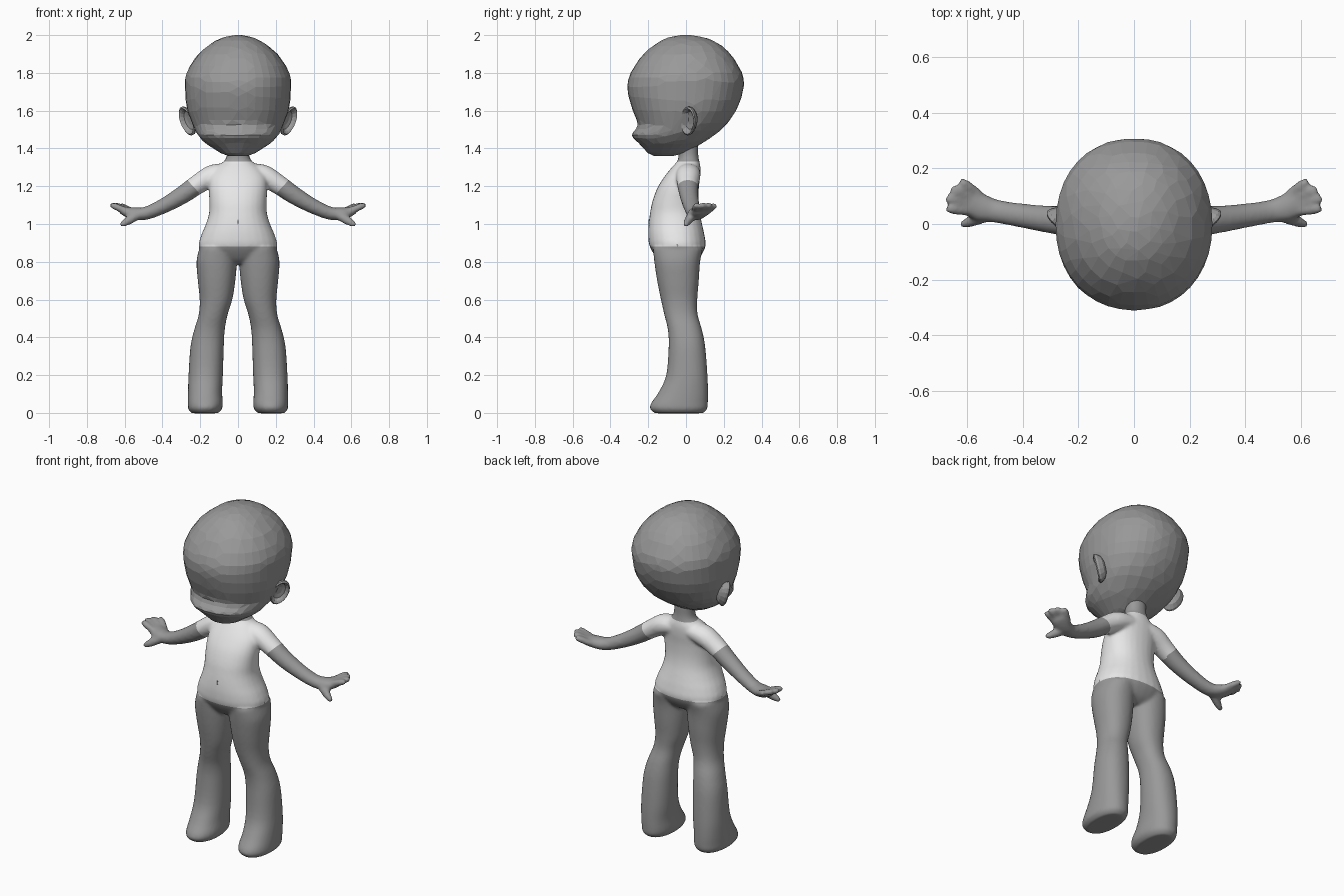
import bpy, bmesh, math
from mathutils import Vector

if "Cube" in bpy.data.objects:
    bpy.data.objects.remove(bpy.data.objects["Cube"])


def material(name, value):
    m = bpy.data.materials.new(name)
    m.use_nodes = True
    colour = (value, value, value, 1)
    m.diffuse_color = colour
    m.node_tree.nodes["Principled BSDF"].inputs["Base Color"].default_value = colour
    return m


GREY = material("mid grey", 0.32)
WHITE = material("shirt white", 0.8)


def densify(rows, steps):
    """Catmull-Rom interpolation between rows of numbers."""
    out = []
    for i in range(len(rows) - 1):
        a, b, c, d = (rows[min(max(i + k, 0), len(rows) - 1)] for k in (-1, 0, 1, 2))
        for s in range(steps):
            t = s / steps
            out.append([0.5 * (2 * q + (r - p) * t + (2 * p - 5 * q + 4 * r - u) * t * t
                               + (3 * q - p - 3 * r + u) * t ** 3)
                        for p, q, r, u in zip(a, b, c, d)])
    return out + [list(rows[-1])]


def ellipse(centre, u, v, n, power=2.0):
    pts = []
    for k in range(n):
        a = math.tau * k / n
        c, s = math.cos(a), math.sin(a)
        pts.append(centre + u * math.copysign(abs(c) ** (2 / power), c)
                   + v * math.copysign(abs(s) ** (2 / power), s))
    return pts


def skin(bm, rings, side=1):
    """Joins closed rings into a capped tube; side=-1 mirrors it."""
    loops = [[bm.verts.new((p.x * side, p.y, p.z)) for p in ring] for ring in rings]
    for a, b in zip(loops, loops[1:]):
        for i in range(len(a)):
            j = (i + 1) % len(a)
            bm.faces.new((a[i], a[j], b[j], b[i]))
    bm.faces.new(loops[0])
    bm.faces.new(loops[-1])


def stack(bm, rows, side=1, n=28, power=2.2, steps=4):
    """Horizontal rings from rows of z, x min, x max, y front, y back."""
    skin(bm, [ellipse(Vector(((x0 + x1) / 2, (y0 + y1) / 2, z)),
                      Vector(((x1 - x0) / 2, 0, 0)), Vector((0, (y1 - y0) / 2, 0)), n, power)
              for z, x0, x1, y0, y1 in densify(rows, steps)], side)


def limb(bm, rows, side):
    """Tube along rows of x, y, z, depth radius, height radius."""
    rows = densify(rows, 4)
    pts = [Vector(r[:3]) for r in rows]
    rings = []
    for i, r in enumerate(rows):
        d = (pts[min(i + 1, len(pts) - 1)] - pts[max(i - 1, 0)]).normalized()
        across = d.cross(Vector((0, 0, 1))).normalized()
        rings.append(ellipse(pts[i], across * r[3], across.cross(d) * r[4], 14))
    skin(bm, rings, side)


def finish(bm, name, mats):
    bmesh.ops.recalc_face_normals(bm, faces=bm.faces)
    me = bpy.data.meshes.new(name)
    bm.to_mesh(me)
    bm.free()
    for m in mats:
        me.materials.append(m)
    ob = bpy.data.objects.new(name, me)
    bpy.context.collection.objects.link(ob)
    return ob


def bake(ob):
    """Replaces the mesh by its modified result."""
    deps = bpy.context.evaluated_depsgraph_get()
    me = bpy.data.meshes.new_from_object(ob.evaluated_get(deps))
    ob.modifiers.clear()
    ob.data = me
    return me


# Body: trunk, legs, arms and hands fused into one skin
bm = bmesh.new()
trunk = [(.79, .10, -.12, .03), (.82, .17, -.155, .07), (.88, .208, -.192, .103),
         (.94, .195, -.2, .098), (1.0, .17, -.198, .085), (1.06, .153, -.19, .072),
         (1.12, .152, -.178, .066), (1.19, .155, -.152, .068), (1.25, .15, -.115, .075),
         (1.3, .115, -.075, .077), (1.335, .072, -.045, .07), (1.37, .058, -.04, .065),
         (1.43, .06, -.045, .065)]
stack(bm, [(z, -w, w, y0, y1) for z, w, y0, y1 in trunk])
leg = [(.87, .01, .205, -.175, .09), (.8, .006, .22, -.168, .075), (.7, .014, .213, -.153, .068),
       (.6, .03, .203, -.133, .06), (.52, .055, .208, -.115, .062), (.44, .07, .232, -.096, .085),
       (.35, .075, .252, -.092, .102), (.2, .08, .262, -.105, .114), (.11, .084, .265, -.145, .117),
       (.05, .08, .266, -.186, .116), (.02, .085, .264, -.19, .112), (-.002, .105, .245, -.165, .09)]
arm = [(.04, .015, 1.275, .06, .045), (.13, .012, 1.258, .066, .058), (.21, .01, 1.212, .058, .053),
       (.3, .016, 1.15, .05, .048), (.4, .03, 1.093, .044, .04), (.49, .045, 1.056, .042, .035),
       (.55, .06, 1.056, .05, .033), (.6, .085, 1.068, .05, .024), (.62, .092, 1.073, .035, .015)]
finger_tips = [(.672, .06, 1.098), (.675, .095, 1.1), (.658, .125, 1.1), (.628, .15, 1.096)]
for side in (1, -1):
    stack(bm, leg, side)
    limb(bm, arm, side)
    for i, (x, y, z) in enumerate(finger_tips):
        root = (.575 - .006 * i, .045 + .02 * i, 1.062)
        limb(bm, [(*root, .018, .018), (x - .018, y - .006, z - .004, .019, .018),
                  (x, y, z, .011, .011)], side)
    limb(bm, [(.53, .035, 1.05, .028, .026), (.585, .01, 1.015, .021, .023),
              (.622, -.004, .992, .012, .012)], side)
body = finish(bm, "body", [GREY, WHITE])
remesh = body.modifiers.new("fuse", 'REMESH')
remesh.mode = 'VOXEL'
remesh.voxel_size = 0.009
soften = body.modifiers.new("soften", 'SMOOTH')
soften.factor, soften.iterations = 0.5, 7
me = bake(body)
me.materials.clear()
for m in (GREY, WHITE):
    me.materials.append(m)

# Shirt: cut hem, neckline and cuffs, then colour the enclosed faces
bm = bmesh.new()
bm.from_mesh(me)
HEM, NECK = 0.882, 1.332
cuffs = [(Vector((.24 * s, 0, 1.202)), Vector((.735 * s, 0, -.68))) for s in (1, -1)]
up = Vector((0, 0, 1))
for co, no in [(up * HEM, up), (up * NECK, up)] + cuffs:
    bmesh.ops.bisect_plane(bm, geom=bm.verts[:] + bm.edges[:] + bm.faces[:],
                           plane_co=co, plane_no=no, dist=1e-5)
for f in bm.faces:
    c = f.calc_center_median()
    inside = abs(c.x) < .207 or all((c - co).dot(no) < 0 for co, no in cuffs)
    f.material_index = int(HEM < c.z < NECK and inside)
    f.smooth = True
bm.to_mesh(me)
bm.free()

# Navel
front = min((v.co for v in me.vertices if abs(v.co.x) < .01 and abs(v.co.z - 1.01) < .01),
            key=lambda p: p.y)
bm = bmesh.new()
skin(bm, [ellipse(Vector((0, front.y + d, 1.01)), Vector((.005, 0, 0)), Vector((0, 0, .014)), 10)
          for d in (.006, -.001)])
finish(bm, "navel", [GREY])

# Head: faceted shell with a projecting muzzle
bm = bmesh.new()
skull = [(1.36, .05, -.17, -.07), (1.375, .09, -.2, -.01), (1.4, .13, -.225, .04),
         (1.43, .175, -.252, .09), (1.47, .212, -.287, .15), (1.525, .24, -.256, .212),
         (1.61, .27, -.285, .27), (1.71, .28, -.31, .303), (1.79, .275, -.297, .3),
         (1.885, .222, -.238, .247), (1.95, .15, -.165, .18), (1.985, .085, -.1, .105),
         (2.0, .02, -.03, .03)]
stack(bm, [(z, -w, w, y0, y1) for z, w, y0, y1 in skull], n=40, power=2.15, steps=3)
head = finish(bm, "head", [GREY])
facet = head.modifiers.new("facets", 'DECIMATE')
facet.ratio = 0.28
bake(head)

# Ears: hollow bowls facing outward and forward
u, w = Vector((.3, 0, .95)).normalized(), Vector((.68, .73, 0)).normalized()
out = w.cross(u).normalized()
if out.x < 0:
    out = -out
bowl = [(-.04, .4), (-.028, .75), (-.006, .98), (.006, 1), (.012, .9), (.004, .74),
        (-.01, .62), (-.014, .3)]
for side, name in ((1, "left_ear"), (-1, "right_ear")):
    bm = bmesh.new()
    skin(bm, [ellipse(Vector((.267, .014, 1.546)) + out * d, u * .08 * s, w * .052 * s, 16)
              for d, s in bowl], side)
    finish(bm, name, [GREY])
